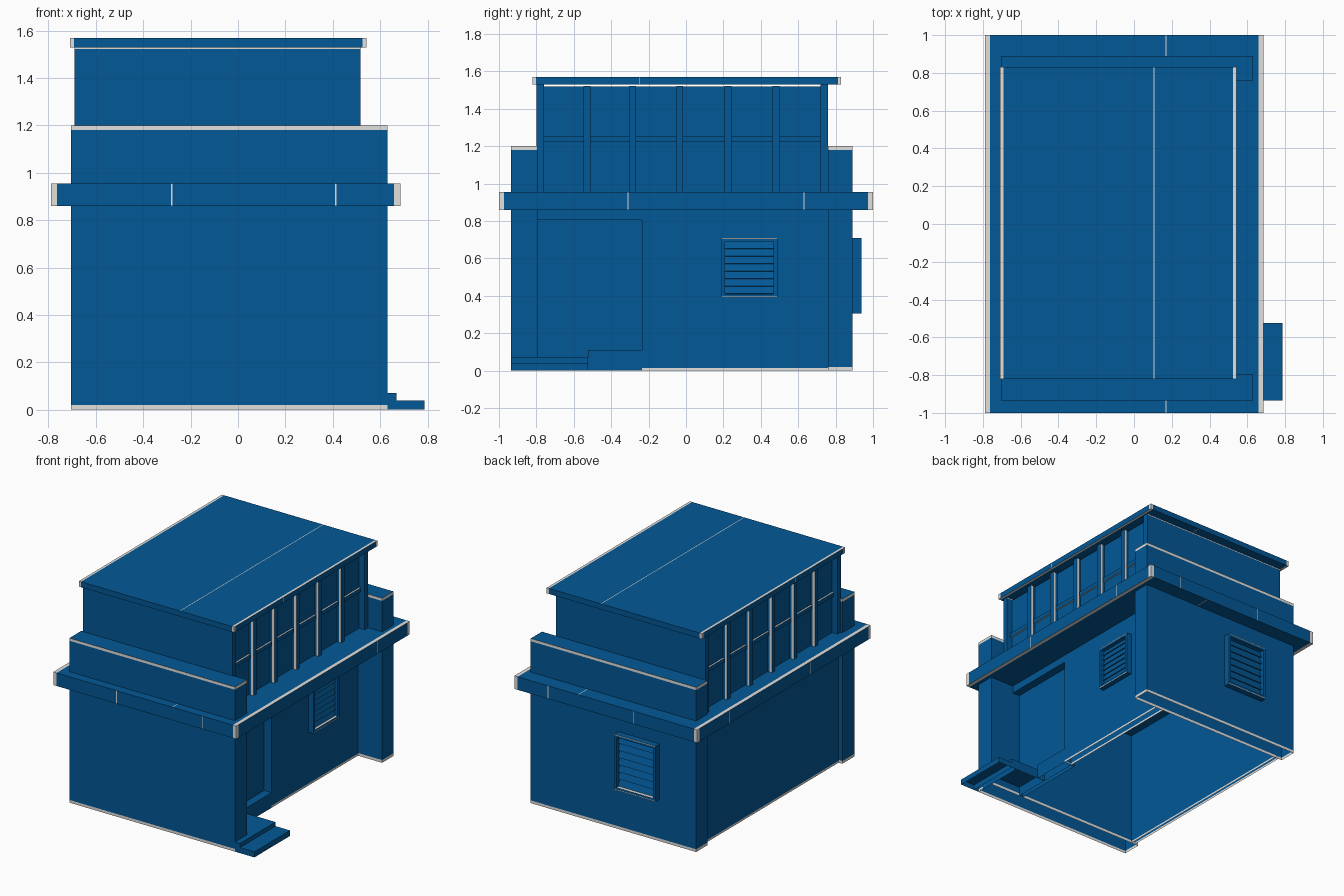
import bpy, bmesh
from mathutils import Vector, Matrix

if "Cube" in bpy.data.objects:
    bpy.data.objects.remove(bpy.data.objects["Cube"])


def material(name, rgb):
    m = bpy.data.materials.new(name)
    m.diffuse_color = (*rgb, 1)
    m.use_nodes = True
    m.node_tree.nodes["Principled BSDF"].inputs["Base Color"].default_value = m.diffuse_color
    return m


BLUE = material("deep_blue", (0.0008, 0.098, 0.305))
GREY = material("light_grey", (0.76, 0.75, 0.73))


def build(name, boxes, cuts=(), grey=None):
    """Boxes given as (x0, x1, y0, y1, z0, z1, tilt); cut by planes (axis, value);
    faces passing grey(centre, normal) become light grey. Undersides on the ground stay open."""
    bm = bmesh.new()
    for b in boxes:
        x0, x1, y0, y1, z0, z1 = b[:6]
        tilt = b[6] if len(b) > 6 else Matrix.Identity(4)
        mat = (Matrix.Translation(((x0 + x1) / 2, (y0 + y1) / 2, (z0 + z1) / 2)) @ tilt
               @ Matrix.Diagonal((x1 - x0, y1 - y0, z1 - z0, 1)))
        bmesh.ops.create_cube(bm, size=1, matrix=mat)
    for axis, value in cuts:
        n = Vector((0, 0, 0))
        n[axis] = 1
        bmesh.ops.bisect_plane(bm, geom=bm.verts[:] + bm.edges[:] + bm.faces[:],
                               plane_co=n * value, plane_no=n)
    bm.normal_update()
    for f in bm.faces:
        if grey and grey(f.calc_center_median(), f.normal):
            f.material_index = 1
    ground = [f for f in bm.faces if f.normal.z < -0.9 and abs(f.calc_center_median().z) < 1e-4]
    bmesh.ops.delete(bm, geom=ground, context='FACES')
    me = bpy.data.meshes.new(name)
    bm.to_mesh(me)
    bm.free()
    me.materials.append(BLUE)
    me.materials.append(GREY)
    ob = bpy.data.objects.new(name, me)
    bpy.context.collection.objects.link(ob)
    return ob


def slab(name, x0, x1, y0, y1, z0, z1, t, top=(), front=(), side=()):
    """Flat slab with grey corner and long-edge strips of width t, plus hairline seams."""
    w = 0.0025

    def near(v, seams):
        return any(abs(v - s) < w for s in seams)

    def rule(c, n):
        if abs(n.x) > 0.5:
            return c.y < y0 + t or c.y > y1 - t or near(c.y, side)
        edge = c.x < x0 + t or c.x > x1 - t
        return edge or near(c.x, top if abs(n.z) > 0.5 else front)
    cuts = [(0, x0 + t), (0, x1 - t), (1, y0 + t), (1, y1 - t)]
    cuts += [(0, s + d) for s in (*top, *front) for d in (-w, w)]
    cuts += [(1, s + d) for s in side for d in (-w, w)]
    build(name, [(x0, x1, y0, y1, z0, z1)], cuts, rule)


def base_strip(c, n):
    return abs(n.z) < 0.5 and (c.z < 0.02 or c.z > 1.18)


# End walls that rise past the ledge as parapets
END = [(2, 0.02), (2, 1.18)]
build("front_wall", [(-0.705, 0.63, -0.935, -0.795, 0, 1.2)], END, base_strip)
build("back_wall", [(-0.705, 0.63, 0.76, 0.89, 0, 1.2)], END, base_strip)

# Long walls, hollow inside with an open underside
FOOT = [(2, 0.015)]
build("left_wall", [(-0.675, -0.645, -0.795, 0.76, 0, 0.86)], FOOT, base_strip)
build("right_wall", [(0.375, 0.435, -0.235, 0.76, 0, 0.86)], FOOT, base_strip)

# Entrance recess
build("door_panel", [(0.345, 0.375, -0.795, -0.235, 0.0, 0.86)])
build("door_lintel", [(0.375, 0.435, -0.795, -0.235, 0.805, 0.86)])
build("porch_platform", [(0.375, 0.435, -0.525, -0.235, 0, 0.11)])
build("upper_step", [(0.375, 0.63, -0.795, -0.525, 0, 0.07),
                     (0.63, 0.67, -0.935, -0.525, 0, 0.07)])
build("lower_step", [(0.67, 0.787, -0.935, -0.525, 0, 0.04)])

# Projecting ledge and top roof
slab("ledge", -0.79, 0.685, -1.0, 1.0, 0.86, 0.955, 0.027,
     top=(0.17,), front=(-0.28, 0.413), side=(-0.31, 0.63))
slab("roof", -0.71, 0.543, -0.82, 0.83, 1.53, 1.57, 0.018, top=(0.105,), side=(-0.25,))

# Raised storey end walls
for name, y0, y1 in (("upper_front_wall", -0.80, -0.76), ("upper_back_wall", 0.72, 0.76)):
    build(name, [(-0.69, 0.517, y0, y1, 0.955, 1.53)], [(2, 1.523)],
          lambda c, n: abs(n.y) > 0.5 and c.z > 1.523)

# Window bands on both long sides of the raised storey
MID = -0.0875
for side, s in (("right", 1), ("left", -1)):
    def span(d0, d1):
        a, b = MID + s * d0, MID + s * d1
        return min(a, b), max(a, b)
    build(side + "_window_panel", [(*span(0.54, 0.56), -0.76, 0.72, 0.955, 1.518)])
    build(side + "_window_rail", [(*span(0.56, 0.572), -0.76, 0.72, 1.222, 1.252)],
          grey=lambda c, n: abs(n.z) > 0.5)
    posts = [(*span(0.56, 0.595), y, y + 0.037, 0.955, 1.522)
             for y in (-0.547, -0.305, -0.052, 0.205, 0.463)]
    # grey outer edge on the sides of each post
    build(side + "_window_posts", posts, [(0, MID + s * 0.577)],
          lambda c, n: abs(n.y) > 0.5 and abs(c.x - MID) > 0.577)


def vent(name, w, z0, z1, depth, place):
    """Louvred vent facing +x, centred on y = 0, then moved by place."""
    h, t, e = w / 2, 0.02, 0.006
    parts = [
        build(name + "_side_frames", [(0, depth, -h, -h + t, z0, z1),
                                      (0, depth, h - t, h, z0, z1)],
              [(2, z0 + e), (2, z1 - e)],
              lambda c, n: n.x > 0.5 and (c.z < z0 + e or c.z > z1 - e)),
        # grey outlines and grey inner sill
        build(name + "_sills", [(0, depth, -h + t, h - t, z0, z0 + t),
                                (0, depth, -h + t, h - t, z1 - t, z1)],
              [(2, z0 + e), (2, z1 - e)],
              lambda c, n: (n.x > 0.5 and (c.z < z0 + e or c.z > z1 - e))
              or (n.z > 0.5 and c.z < z0 + 2 * t)),
        build(name + "_back_panel", [(0, 0.006, -h + t, h - t, z0 + t, z1 - t)]),
    ]
    count = 7
    step = (z1 - z0 - 2 * t) / count
    slats = []
    for i in range(count):
        z = z0 + t + (i + 0.5) * step
        slats.append((0.012, 0.018, -h + t, h - t, z - step * 0.5, z + step * 0.5,
                      Matrix.Rotation(-0.35, 4, 'Y')))
    parts.append(build(name + "_slats", slats))
    for p in parts:
        p.data.transform(place)


# Vents on the right and back walls
vent("right_vent", 0.30, 0.39, 0.71, 0.04, Matrix.Translation((0.435, 0.339, 0)))
vent("back_vent", 0.335, 0.305, 0.71, 0.047,
     Matrix.Translation((-0.243, 0.89, 0)) @ Matrix.Rotation(1.5707963, 4, 'Z'))
